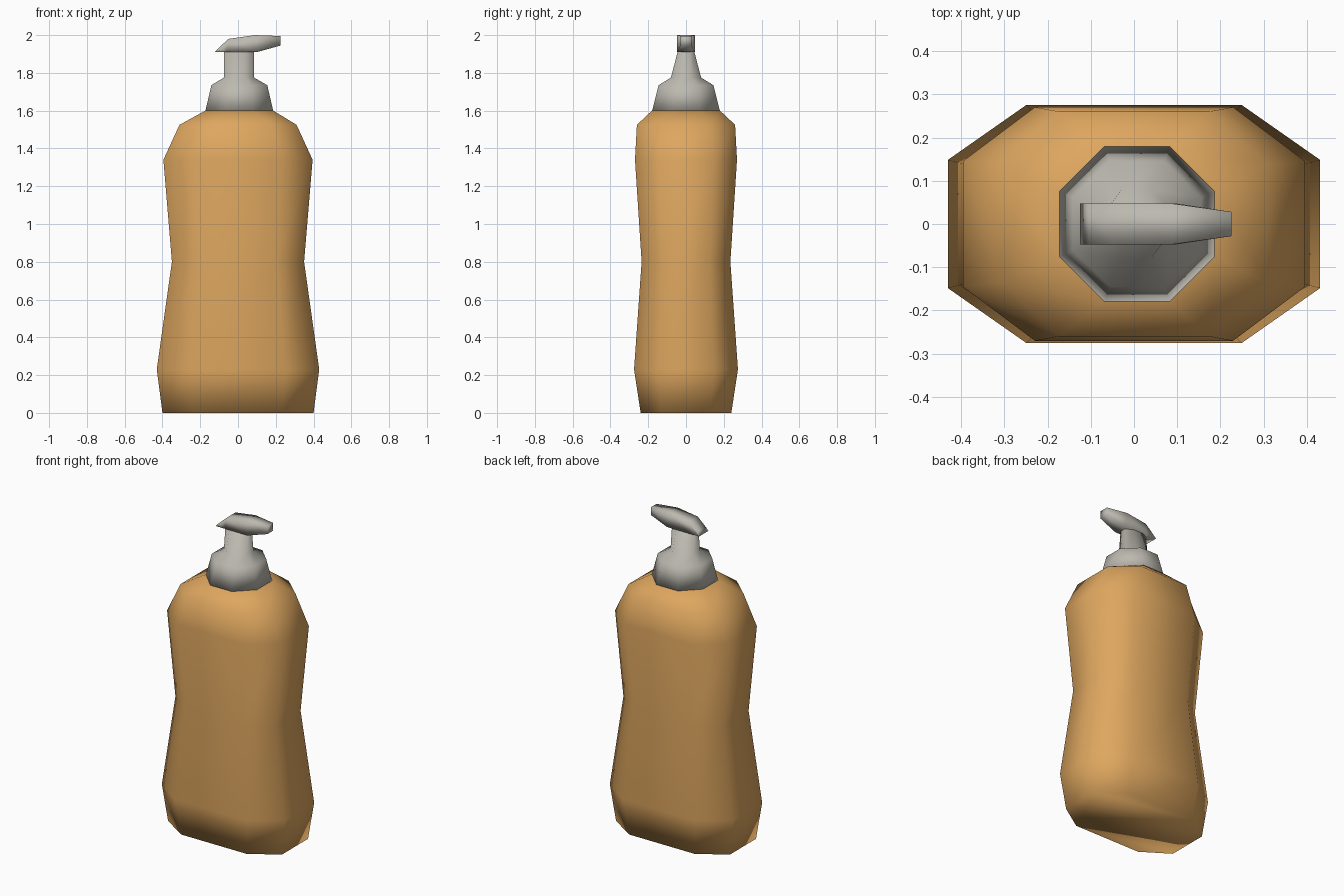
import bpy, bmesh

old = bpy.data.objects.get("Cube")
if old:
    bpy.data.objects.remove(old, do_unlink=True)


def material(name, rgb):
    m = bpy.data.materials.new(name)
    m.use_nodes = True
    m.diffuse_color = (*rgb, 1)
    bsdf = m.node_tree.nodes["Principled BSDF"]
    bsdf.inputs["Base Color"].default_value = (*rgb, 1)
    bsdf.inputs["Roughness"].default_value = 0.7
    return m


def loft(name, rings, mat):
    """Skin a stack of equal-sized point rings and close both ends."""
    bm = bmesh.new()
    loops = [[bm.verts.new(p) for p in ring] for ring in rings]
    n = len(loops[0])
    for a, b in zip(loops, loops[1:]):
        for i in range(n):
            j = (i + 1) % n
            bm.faces.new((a[i], a[j], b[j], b[i]))
    bm.faces.new(loops[0][::-1])
    bm.faces.new(loops[-1])
    bmesh.ops.recalc_face_normals(bm, faces=bm.faces[:])
    for f in bm.faces:
        f.smooth = True
    mesh = bpy.data.meshes.new(name)
    bm.to_mesh(mesh)
    bm.free()
    mesh.materials.append(mat)
    obj = bpy.data.objects.new(name, mesh)
    bpy.context.collection.objects.link(obj)
    return obj


def octagon(z, hx, hy, kx, ky, cx=0.0):
    """Chamfered rectangle; kx, ky are the flat fractions of each side."""
    quarter = [(hx, hy * ky), (hx * kx, hy)]
    pts = quarter + [(-x, y) for x, y in quarter[::-1]]
    pts += [(-x, -y) for x, y in pts]
    return [(cx + x, y, z) for x, y in pts]


amber = material("amber soap", (0.73, 0.385, 0.115))
grey = material("pale grey plastic", (0.50, 0.485, 0.43))

# Waisted bottle with rounded shoulders
body = [
    (0.00, 0.40, 0.24, 0.58, 0.54, 0),
    (0.23, 0.43, 0.275, 0.58, 0.54, 0),
    (0.80, 0.35, 0.235, 0.58, 0.54, 0),
    (1.34, 0.395, 0.27, 0.58, 0.54, 0),
    (1.525, 0.31, 0.26, 0.56, 0.52, 0),
    (1.60, 0.18, 0.18, 0.42, 0.42, 0.007),
]
loft("bottle_body", [octagon(*s) for s in body], amber)

# Pump collar narrowing into the neck
collar = [
    (1.597, 0.18, 0.18, 0.42, 0.42, 0.007),
    (1.735, 0.148, 0.145, 0.42, 0.42, 0.007),
    (1.775, 0.08, 0.08, 0.42, 0.42, 0.005),
    (1.92, 0.08, 0.042, 0.42, 0.42, 0.005),
]
loft("pump_collar", [octagon(*s) for s in collar], grey)

# Spout stations: bottom x, bottom z, top x, top z, half width
spout = [
    (-0.125, 1.91, -0.105, 1.93, 0.047),
    (-0.06, 1.91, -0.05, 1.98, 0.047),
    (0.10, 1.91, 0.09, 2.0, 0.047),
    (0.226, 1.945, 0.226, 1.995, 0.028),
]
loft("pump_spout", [[(bx, -w, bz), (bx, w, bz), (tx, w, tz), (tx, -w, tz)]
                    for bx, bz, tx, tz, w in spout], grey)
